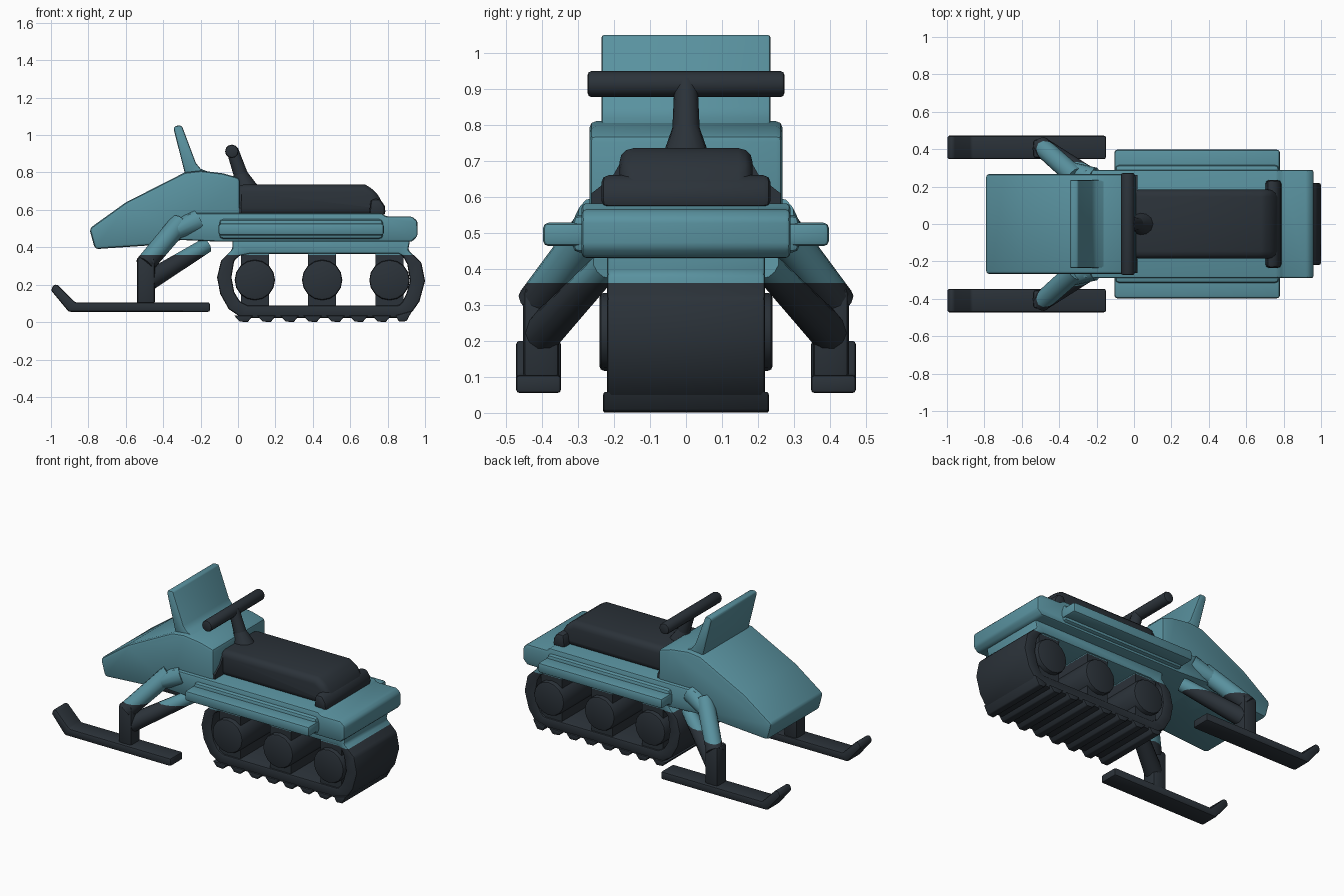
import bpy, bmesh, math
from mathutils import Vector, Matrix

if "Cube" in bpy.data.objects:
    bpy.data.objects.remove(bpy.data.objects["Cube"])


def material(name, rgb):
    m = bpy.data.materials.new(name)
    m.diffuse_color = (*rgb, 1)
    m.use_nodes = True
    m.node_tree.nodes["Principled BSDF"].inputs["Base Color"].default_value = m.diffuse_color
    return m


TEAL = material("teal paint", (0.100, 0.285, 0.345))
DARK = material("dark rubber", (0.024, 0.032, 0.041))
SPLIT = 0.36   # height where dark running gear meets teal bodywork


def finish(name, bm, mat, bevel=0.0, segs=2, split=False):
    """Bevel the hard edges, colour the faces and make the object."""
    bmesh.ops.recalc_face_normals(bm, faces=bm.faces)
    if bevel:
        hard = [e for e in bm.edges if e.calc_face_angle(0) > math.radians(32)]
        bmesh.ops.bevel(bm, geom=hard, offset=bevel, segments=segs, profile=0.5,
                        affect='EDGES', clamp_overlap=True)
    if split:
        bmesh.ops.bisect_plane(bm, geom=bm.verts[:] + bm.edges[:] + bm.faces[:],
                               plane_co=(0, 0, SPLIT), plane_no=(0, 0, 1))
    me = bpy.data.meshes.new(name)
    me.materials.append(mat)
    if split:
        me.materials.append(TEAL)
        for f in bm.faces:
            f.material_index = int(f.calc_center_median().z > SPLIT)
    bm.to_mesh(me)
    bm.free()
    ob = bpy.data.objects.new(name, me)
    bpy.context.collection.objects.link(ob)
    bpy.ops.object.select_all(action='DESELECT')
    ob.select_set(True)
    bpy.context.view_layer.objects.active = ob
    bpy.ops.object.shade_smooth_by_angle(angle=math.radians(35))
    return ob


def prism(name, pts, y0, y1, mat, bevel=0.0, segs=2, split=False):
    """Extrude an x-z profile from y0 to y1."""
    bm = bmesh.new()
    a = [bm.verts.new((x, y0, z)) for x, z in pts]
    b = [bm.verts.new((x, y1, z)) for x, z in pts]
    n = len(pts)
    bm.faces.new(a)
    bm.faces.new(b[::-1])
    for i in range(n):
        j = (i + 1) % n
        bm.faces.new((a[i], b[i], b[j], a[j]))
    return finish(name, bm, mat, bevel, segs, split)


def box(name, x0, x1, y0, y1, z0, z1, mat, bevel=0.0, segs=2, split=False):
    return prism(name, [(x0, z0), (x1, z0), (x1, z1), (x0, z1)],
                 y0, y1, mat, bevel, segs, split)


def rod(name, p0, p1, r0, r1, mat, sides=12, bevel=0.0, split=False):
    """Round bar between two points."""
    p0, p1 = Vector(p0), Vector(p1)
    d = p1 - p0
    bm = bmesh.new()
    mtx = Matrix.Translation((p0 + p1) / 2) @ d.to_track_quat('Z', 'Y').to_matrix().to_4x4()
    bmesh.ops.create_cone(bm, cap_ends=True, segments=sides, radius1=r0, radius2=r1,
                          depth=d.length, matrix=mtx)
    return finish(name, bm, mat, bevel, 2, split)


# Bodywork: hood, windshield and chassis deck
prism("hood", [(-0.795, 0.50), (-0.765, 0.39), (-0.40, 0.415), (-0.30, 0.44), (0.01, 0.44),
               (0.01, 0.77), (-0.08, 0.795), (-0.20, 0.81), (-0.285, 0.80), (-0.60, 0.64)],
      -0.268, 0.268, TEAL, 0.018)
prism("windshield", [(-0.28, 0.78), (-0.345, 1.035), (-0.335, 1.05), (-0.30, 1.05),
                     (-0.225, 0.85), (-0.20, 0.82), (-0.15, 0.80), (-0.15, 0.78)],
      -0.235, 0.235, TEAL, 0.01)
prism("chassis", [(-0.36, 0.50), (-0.33, 0.44), (-0.10, 0.43), (0.93, 0.43), (0.96, 0.46),
                  (0.96, 0.54), (0.93, 0.565), (0.79, 0.565), (0.77, 0.582), (-0.26, 0.582)],
      -0.29, 0.29, TEAL, 0.025)

# Dark seat with its rear flange and front panel
prism("seat", [(-0.01, 0.57), (0.785, 0.57), (0.78, 0.62), (0.74, 0.70), (0.68, 0.735),
               (-0.01, 0.735)], -0.185, 0.185, DARK, 0.04, 3)
prism("seat_rear_flange", [(0.70, 0.57), (0.79, 0.57), (0.785, 0.62), (0.76, 0.66), (0.71, 0.66)],
      -0.235, 0.235, DARK, 0.02)
bm = bmesh.new()
ends = [[bm.verts.new((x, y, z)) for y, z in
         [(-0.262, 0.575), (0.262, 0.575), (0.262, 0.61), (0.205, 0.655), (0.165, 0.725),
          (-0.165, 0.725), (-0.205, 0.655), (-0.262, 0.61)]] for x in (-0.005, 0.02)]
bm.faces.new(ends[0])
bm.faces.new(ends[1])
for i in range(8):
    j = (i + 1) % 8
    bm.faces.new((ends[0][i], ends[0][j], ends[1][j], ends[1][i]))
finish("seat_front_panel", bm, DARK)

# Handlebar and steering stem
rod("steering_stem", (0.045, 0, 0.70), (-0.03, 0, 0.92), 0.042, 0.032, DARK)
rod("steering_stem_base", (0.045, 0, 0.70), (0.01, 0, 0.80), 0.07, 0.035, DARK)
rod("handlebar", (-0.033, -0.273, 0.913), (-0.033, 0.273, 0.913), 0.036, 0.036, DARK, 12, 0.01)

# Track belt: a ring between an outer and an inner outline
outer = [(-0.03, 0.39), (-0.09, 0.33), (-0.112, 0.24), (-0.095, 0.15), (-0.05, 0.07),
         (0.02, 0.022), (0.90, 0.022), (0.935, 0.06), (0.97, 0.11), (1.0, 0.22),
         (0.98, 0.32), (0.91, 0.385), (0.92, 0.44), (-0.03, 0.44)]
inner = [(0.01, 0.355), (-0.02, 0.33), (-0.035, 0.24), (-0.02, 0.16), (0.01, 0.11),
         (0.05, 0.09), (0.86, 0.09), (0.88, 0.11), (0.90, 0.15), (0.92, 0.22),
         (0.905, 0.31), (0.88, 0.355), (0.86, 0.365), (0.06, 0.365)]
bm = bmesh.new()
rings = [[bm.verts.new((x, y, z)) for x, z in pts]
         for pts, y in ((outer, -0.22), (outer, 0.22), (inner, 0.22), (inner, -0.22))]
for k in range(4):
    p, q = rings[k], rings[(k + 1) % 4]
    for i in range(len(outer)):
        j = (i + 1) % len(outer)
        bm.faces.new((p[i], p[j], q[j], q[i]))
finish("track_belt", bm, DARK, 0.012, 2, True)

# Ridges across the bottom of the track
for i in range(8):
    x = 0.03 + i * 0.123
    prism("track_ridge", [(x - 0.05, 0.035), (x - 0.022, 0.003), (x + 0.022, 0.0), (x + 0.05, 0.035)]
          if i < 7 else [(x - 0.05, 0.035), (x - 0.03, 0.003), (x + 0.01, 0.005), (x + 0.04, 0.06)],
          -0.23, 0.23, DARK, 0.006)

# Track wheels with short necks joining them to the belt
for x in (0.09, 0.45, 0.81):
    rod("track_wheel", (x, -0.24, 0.225), (x, 0.24, 0.225), 0.108, 0.108, DARK, 16, 0.012)
    box("wheel_neck", x - 0.075, x + 0.075, -0.21, 0.21, 0.075, 0.37, DARK, split=True)

# Running boards, skis and suspension on both sides
for s in (-1, 1):
    box("running_board", -0.105, 0.78, s * 0.25, s * 0.397, 0.463, 0.528, TEAL, 0.015)
    box("board_root", -0.10, 0.775, s * 0.25, s * 0.315, 0.445, 0.55, TEAL, 0.02)
    prism("ski", [(-1.0, 0.17), (-0.905, 0.055), (-0.15, 0.055), (-0.15, 0.105),
                  (-0.87, 0.105), (-0.965, 0.20), (-0.985, 0.20)],
          s * 0.347, s * 0.472, DARK, 0.01)
    box("ski_post", -0.54, -0.445, s * 0.352, s * 0.452, 0.09, 0.35, DARK, 0.018)
    rod("upper_arm", (-0.50, s * 0.42, 0.305), (-0.31, s * 0.25, 0.53), 0.052, 0.055, DARK,
        12, 0, True)
    rod("lower_arm", (-0.48, s * 0.40, 0.22), (-0.17, s * 0.22, 0.41), 0.055, 0.042, DARK,
        12, 0, True)
    rod("arm_socket", (-0.37, s * 0.30, 0.47), (-0.22, s * 0.24, 0.54), 0.04, 0.065, TEAL)
